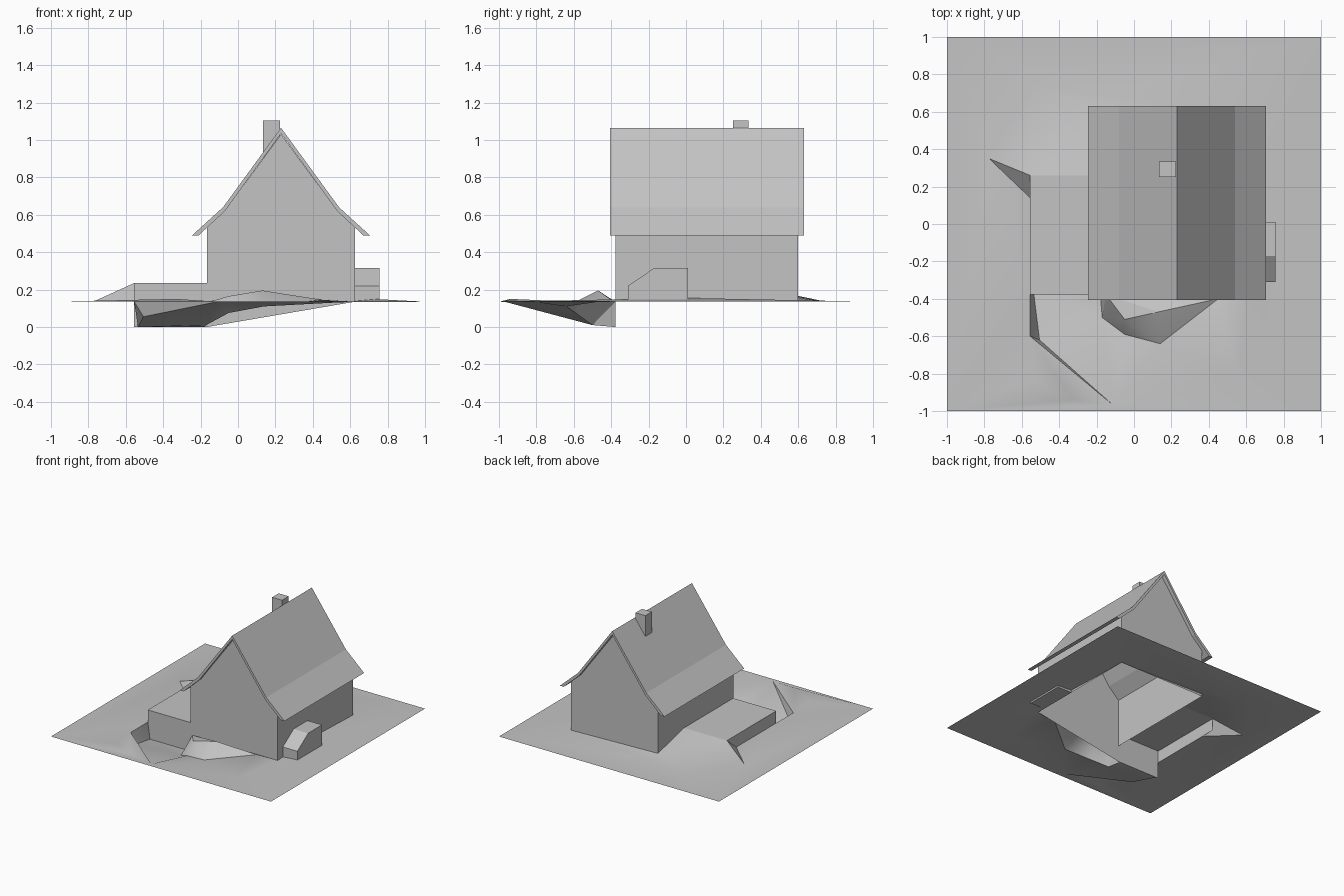
import bpy
import bmesh
from mathutils import Vector
from mathutils.geometry import delaunay_2d_cdt

cube = bpy.data.objects.get("Cube")
if cube:
    bpy.data.objects.remove(cube, do_unlink=True)

# One plain grey for the whole model
GREY = (0.55, 0.55, 0.55, 1)
grey = bpy.data.materials.new("plain grey")
grey.use_nodes = True
grey.diffuse_color = GREY
grey.node_tree.nodes["Principled BSDF"].inputs["Base Color"].default_value = GREY

LEVEL = 0.135                       # ground height
TERRACE = 0.235                     # terrace height
LEFT, RIGHT, FRONT, BACK = -0.165, 0.625, -0.378, 0.6    # house walls
EDGE, BANK = -0.555, 0.26           # terrace outer side and rear end
RIDGE = 0.23                        # roof centre line


def make(name, verts, faces, fix_normals=True):
    mesh = bpy.data.meshes.new(name)
    mesh.from_pydata(verts, [], faces)
    mesh.materials.append(grey)
    obj = bpy.data.objects.new(name, mesh)
    bpy.context.collection.objects.link(obj)
    if fix_normals:
        bm = bmesh.new()
        bm.from_mesh(mesh)
        bmesh.ops.recalc_face_normals(bm, faces=bm.faces)
        bm.to_mesh(mesh)
        bm.free()
    return obj


def prism(name, profile, start, end, axis, skip=()):
    """Extrude a closed profile along x or y; skip leaves sides open."""
    n = len(profile)
    place = (lambda p, t: (p[0], t, p[1])) if axis == "y" else (lambda p, t: (t, p[0], p[1]))
    verts = [place(p, t) for t in (start, end) for p in profile]
    sides = [(i, (i + 1) % n, (i + 1) % n + n, i + n) for i in range(n) if i not in skip]
    return make(name, verts, sides + [tuple(range(n)), tuple(range(n, 2 * n))])


def mirrored(half):
    """Complete a half outline that ends on the ridge line."""
    return half + [(2 * RIDGE - x, z) for x, z in reversed(half[:-1])]


# House walls with gables, open below
walls = mirrored([(LEFT, LEVEL), (LEFT, 0.535), (-0.075, 0.615), (RIDGE, 1.03)])
prism("house_walls", walls, FRONT, BACK, "y", skip=(len(walls) - 1,))
make("front_footing", [(LEFT, FRONT, 0), (RIGHT, FRONT, LEVEL), (LEFT, FRONT, LEVEL)], [(0, 1, 2)])

# Roof with flared eaves
outer = mirrored([(-0.245, 0.49), (-0.08, 0.64), (RIDGE, 1.065)])
inner = mirrored([(-0.21, 0.49), (-0.07, 0.62), (RIDGE, 1.035)])
n = len(outer)
verts = [(x, y, z) for y in (-0.405, 0.63) for x, z in outer + inner]
faces = []
for i in range(n - 1):
    a, b, c, d = i, i + 1, i + n, i + n + 1
    e = 2 * n
    faces += [(a, b, b + e, a + e), (c, d, d + e, c + e), (a, b, d, c), (a + e, b + e, d + e, c + e)]
for a in (0, n - 1):
    faces.append((a, a + n, a + 3 * n, a + 2 * n))
make("roof", verts, faces)

# Chimney
prism("chimney", [(0.135, 0.9), (0.135, 1.105), (0.225, 1.105), (0.225, 0.9)], 0.25, 0.335, "y")

# Side entrance block with sloping front
prism("side_steps", [(-0.31, LEVEL), (-0.31, 0.22), (-0.17, 0.315), (0.01, 0.315), (0.01, LEVEL)],
      RIGHT, 0.757, "x")

# Terrace: top, front wall and outer wall, open below
make("terrace",
     [(EDGE, FRONT, TERRACE), (LEFT, FRONT, TERRACE), (LEFT, BANK, TERRACE), (EDGE, BANK, TERRACE),
      (EDGE, FRONT, 0), (LEFT, FRONT, 0), (EDGE, BANK, LEVEL), (EDGE, FRONT, LEVEL)],
     [(0, 1, 2, 3), (4, 5, 1, 0), (0, 3, 6, 7)])

# Ground: chains of surveyed points, triangulated with their lines kept
chains = [
    # outer border
    [(-1, -1, LEVEL), (1, -1, LEVEL), (1, 1, LEVEL), (-1, 1, LEVEL), (-1, -1, LEVEL)],
    # house and terrace footprint
    [(LEFT, BANK, TERRACE), (LEFT, BACK, 0.155), (RIGHT, BACK, LEVEL), (RIGHT, 0, 0.155),
     (RIGHT, FRONT, LEVEL), (-0.15, FRONT, LEVEL), (-0.18, FRONT, 0), (-0.535, FRONT, 0),
     (EDGE, FRONT, LEVEL), (EDGE, 0.14, LEVEL), (EDGE, BANK, TERRACE), (LEFT, BANK, TERRACE)],
    # rear mound foot
    [(EDGE, 0.14, LEVEL), (-0.775, 0.35, LEVEL), (-0.53, 0.75, LEVEL), (LEFT, 0.68, LEVEL),
     (LEFT, BACK, 0.155)],
    [(EDGE, BANK, TERRACE), (-0.775, 0.35, LEVEL)],
    [(EDGE, BANK, TERRACE), (-0.53, 0.75, LEVEL)],
    # hollow: outer rim and foot of its bank
    [(EDGE, FRONT, LEVEL), (EDGE, -0.6, LEVEL), (-0.11, -0.97, LEVEL)],
    [(-0.535, FRONT, 0), (-0.505, -0.62, 0.055), (-0.11, -0.97, LEVEL)],
    [(EDGE, -0.6, LEVEL), (-0.53, -0.83, LEVEL), (-0.33, -0.94, 0.15), (-0.11, -0.97, LEVEL)],
    # hollow: bank beside the house
    [(-0.18, FRONT, 0), (-0.17, -0.5, 0.01), (-0.05, -0.59, 0.075), (0.14, -0.64, 0.11),
     (0.55, -0.8, 0.132)],
    [(-0.15, FRONT, LEVEL), (-0.05, -0.51, 0.165), (0.14, -0.64, 0.11)],
    # small mound before the house
    [(-0.05, -0.51, 0.165), (0.13, -0.47, 0.195), (0.45, -0.4, 0.145), (RIGHT, FRONT, LEVEL)],
    [(0.13, -0.47, 0.195), (0.14, -0.64, 0.11)],
]
heights, edges = {}, []
for chain in chains:
    for x, y, z in chain:
        heights.setdefault((x, y), z)
keys = list(heights)
for chain in chains:
    ids = [keys.index(p[:2]) for p in chain]
    edges += list(zip(ids, ids[1:]))
flat, _, tris, origin, _, _ = delaunay_2d_cdt([Vector(k) for k in keys], edges, [], 0, 1e-5)


def height(i):
    return heights[keys[origin[i][0]]] if origin[i] else LEVEL


def under_building(face):
    c = sum((flat[i] for i in face), Vector((0, 0))) / len(face)
    house = LEFT < c.x < RIGHT and FRONT < c.y < BACK
    terrace = EDGE < c.x <= LEFT and FRONT < c.y < BANK
    return house or terrace


ground = make("ground", [(v.x, v.y, height(i)) for i, v in enumerate(flat)],
              [tuple(f) for f in tris if not under_building(f)], fix_normals=False)

bpy.ops.object.select_all(action="DESELECT")
ground.select_set(True)
bpy.context.view_layer.objects.active = ground
bpy.ops.object.shade_smooth_by_angle(angle=0.5)
